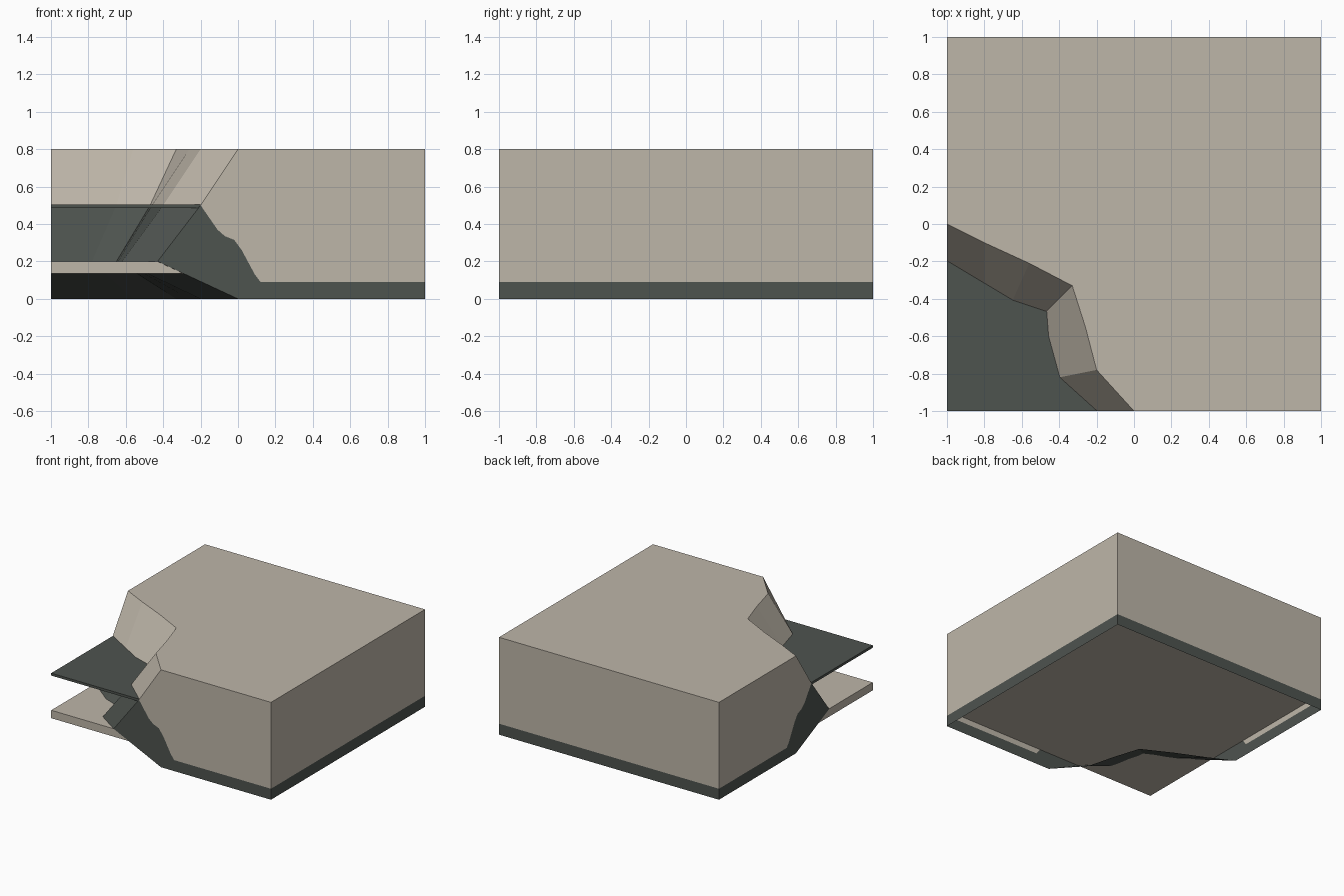
import bpy, bmesh

if "Cube" in bpy.data.objects:
    bpy.data.objects.remove(bpy.data.objects["Cube"])


def material(name, rgb):
    m = bpy.data.materials.new(name)
    m.diffuse_color = (*rgb, 1)
    m.use_nodes = True
    m.node_tree.nodes["Principled BSDF"].inputs["Base Color"].default_value = m.diffuse_color
    return m


TAN = material("tan_stone", (0.515, 0.468, 0.397))
DARK = material("dark_slate", (0.076, 0.087, 0.078))
H, BAND, BREAK = 0.8, 0.09, 0.5

# Broken corner outline at each height
rim = [(0, -1), (-.2, -.78), (-.26, -.55), (-.33, -.33), (-.56, -.21), (-.8, -.1), (-1, 0)]
mid = [(-.2, -1), (-.4, -.82), (-.46, -.6), (-.47, -.47), (-.65, -.41), (-.8, -.32), (-1, -.2)]
low = [(-.43, -1), (-.62, -.87), (-.64, -.74), (-.65, -.65), (-.78, -.6), (-.88, -.52), (-1, -.43)]
levels = [(0, rim), (.2, low), (BREAK, mid), (H, rim)]

bm = bmesh.new()


def face(pts, mat):
    f = bm.faces.new([bm.verts.new(p) for p in pts])
    f.material_index = mat


# Sloping broken surface, dark below the break and tan above
for (za, a), (zb, b) in zip(levels, levels[1:]):
    for i in range(len(a) - 1):
        face([(*a[i + 1], za), (*a[i], za), (*b[i], zb), (*b[i + 1], zb)],
             0 if za >= BREAK else 1)

# Front wall and its mirror on the left, with a ragged dark edge
ragged = [(-.2, BREAK), (-.11, .37), (-.07, .335), (-.02, .315), (.02, .26), (.09, .13), (.12, BAND)]
tan_part = ragged + [(1, BAND), (1, H), (0, H)]
dark_part = [(0, 0), (1, 0), (1, BAND)] + ragged[::-1] + [(-.43, .2)]
for part, mat in ((tan_part, 0), (dark_part, 1)):
    face([(x, -1, z) for x, z in part], mat)
    face([(-1, x, z) for x, z in reversed(part)], mat)

# Right and back walls with a dark foot band
for z0, z1, mat in ((0, BAND, 1), (BAND, H, 0)):
    face([(1, -1, z0), (1, 1, z0), (1, 1, z1), (1, -1, z1)], mat)
    face([(1, 1, z0), (-1, 1, z0), (-1, 1, z1), (1, 1, z1)], mat)

# Top surface
face([(1, -1, H), (1, 1, H), (-1, 1, H)] + [(*p, H) for p in rim[::-1]], 0)

bmesh.ops.remove_doubles(bm, verts=bm.verts, dist=1e-4)
mesh = bpy.data.meshes.new("block_shell")
bm.to_mesh(mesh)
bm.free()
mesh.materials.append(TAN)
mesh.materials.append(DARK)
bpy.context.collection.objects.link(bpy.data.objects.new("block_shell", mesh))


def slab(name, z0, z1, mat):
    bpy.ops.mesh.primitive_cube_add(size=1, location=(0, 0, (z0 + z1) / 2))
    ob = bpy.context.object
    ob.name = name
    ob.scale = (1.997, 1.997, z1 - z0)
    ob.data.materials.append(mat)


# Horizontal layers exposed at the broken corner
slab("floor_slab", .135, .2, TAN)
slab("dark_sheet", .485, .505, DARK)
